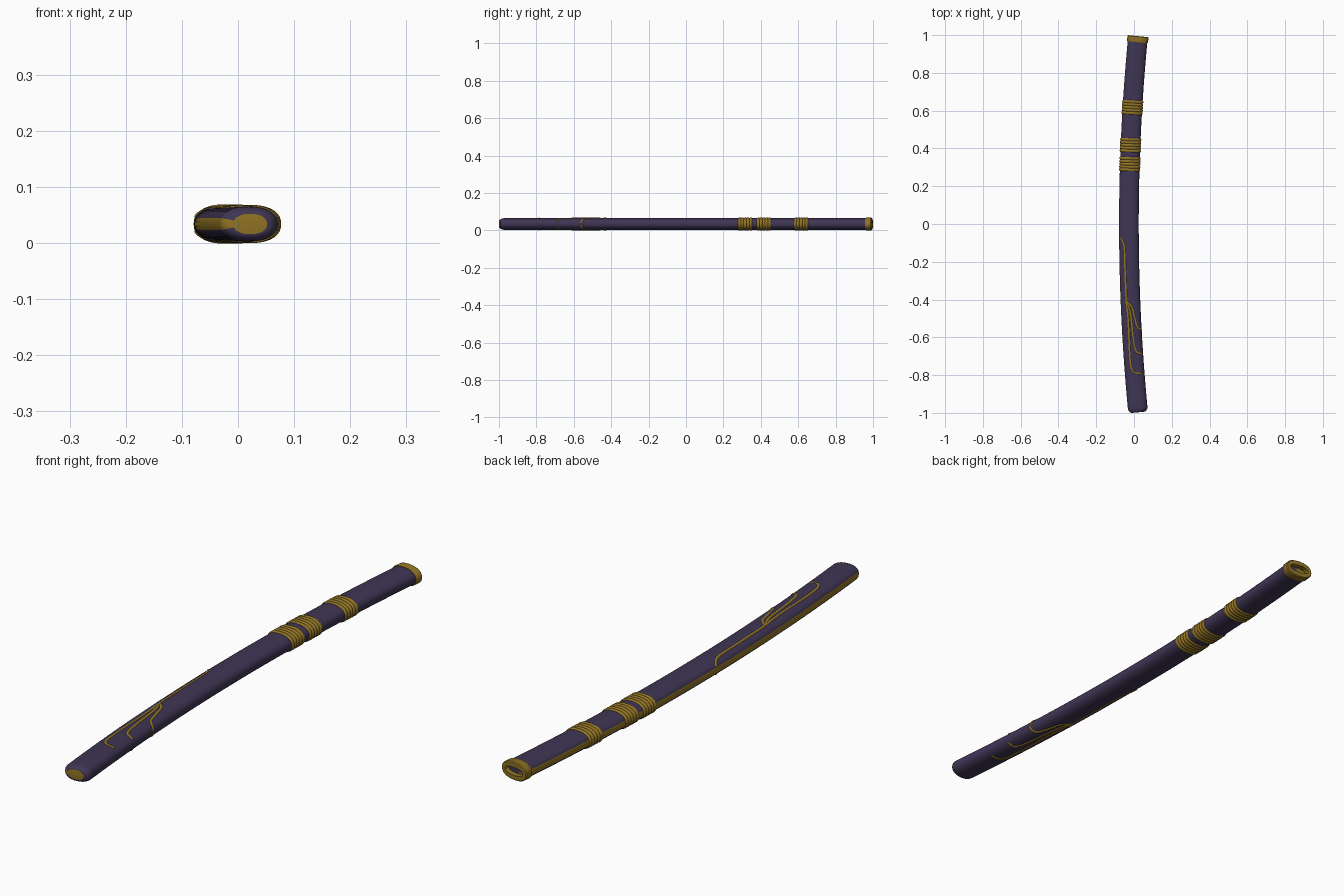
import bpy, bmesh, math
from mathutils import Vector

if "Cube" in bpy.data.objects:
    bpy.data.objects.remove(bpy.data.objects["Cube"])

A, B, ZC = 0.052, 0.031, 0.034      # half width, half height, centre height
BOW, X0 = 0.049, -0.027             # sideways bow of the centre line
N, E = 64, 2 / 2.3                  # section sides, superellipse exponent


def material(name, color):
    m = bpy.data.materials.new(name)
    m.diffuse_color = (*color, 1)
    m.use_nodes = True
    m.node_tree.nodes["Principled BSDF"].inputs["Base Color"].default_value = m.diffuse_color
    return m


PURPLE = material("dark purple lacquer", (0.050, 0.036, 0.088))
GOLD = material("antique gold", (0.285, 0.175, 0.018))


def spow(v, e):
    return math.copysign(abs(v) ** e, v)


def place(u, w, y):
    """Point at sideways offset u and height offset w on the bowed centre line."""
    t = Vector((2 * BOW * y, 1, 0)).normalized()
    return Vector((X0 + BOW * y * y + u * t.y, y - u * t.x, ZC + w))


def finish(name, bm, mats, angle=40):
    bmesh.ops.recalc_face_normals(bm, faces=bm.faces[:])
    me = bpy.data.meshes.new(name)
    bm.to_mesh(me)
    bm.free()
    for m in mats:
        me.materials.append(m)
    ob = bpy.data.objects.new(name, me)
    bpy.context.collection.objects.link(ob)
    bpy.ops.object.select_all(action='DESELECT')
    ob.select_set(True)
    bpy.context.view_layer.objects.active = ob
    bpy.ops.object.shade_smooth_by_angle(angle=math.radians(angle))
    return ob


def loft(name, rings, mats, stripe=False):
    """rings: (y, half width, half height); both ends are capped."""
    bm = bmesh.new()
    loops = []
    for y, a, b in rings:
        loops.append([bm.verts.new(place(a * spow(math.cos(k * math.tau / N), E),
                                         b * spow(math.sin(k * math.tau / N), E), y))
                      for k in range(N)])
    for p, q in zip(loops, loops[1:]):
        for k in range(N):
            f = bm.faces.new((p[k], p[(k + 1) % N], q[(k + 1) % N], q[k]))
            if stripe and abs((k + 0.5) / N - 0.5) < 3.1 / N:
                f.material_index = 1
    first = bm.faces.new(loops[0])
    bm.faces.new(loops[-1])
    if stripe:
        first.material_index = 1
    return finish(name, bm, mats)


# Scabbard body with rounded tip, gold tip plate and gold edge strip
rings = []
for i in range(9):
    s = i / 8 * math.pi / 2
    rings.append((-0.997 + 0.026 * (1 - math.cos(s)),
                  A - 0.022 * (1 - math.sin(s)), B - 0.013 * (1 - math.sin(s))))
rings += [(-0.971 + 1.946 * i / 48, A, B) for i in range(1, 49)]
loft("scabbard_body", rings, [PURPLE, GOLD], stripe=True)

# Ribbed wire bands
for n, (y0, y1) in enumerate([(0.28, 0.355), (0.38, 0.455), (0.58, 0.655)]):
    ribs, rings = 5, [(y0, A - 0.002, B - 0.002)]
    step = (y1 - y0) / ribs
    for r in range(ribs):
        for j in range(7):
            g = 0.0005 + 0.0035 * math.sin(math.pi * j / 6) ** 0.6 if 0 < j < 6 else 0.0005
            if j < 6 or r == ribs - 1:
                rings.append((y0 + step * (r + j / 6), A + g, B + g))
    rings.append((y1, A - 0.002, B - 0.002))
    loft(f"ribbed_band_{n + 1}", rings, [GOLD])

# Mouth collar with recessed blade slot
loft("mouth_collar", [(0.962, A - 0.002, B - 0.002), (0.962, A + 0.002, B + 0.002),
                      (0.965, A + 0.004, B + 0.003), (0.991, A + 0.004, B + 0.003),
                      (0.9945, A + 0.001, B), (0.9945, 0.040, 0.015),
                      (0.975, 0.040, 0.015)], [GOLD])


def smooth_path(pts, steps=8):
    """Catmull-Rom samples through the control points."""
    p = [Vector(q) for q in pts]
    p = [2 * p[0] - p[1]] + p + [2 * p[-1] - p[-2]]
    out = []
    for a, b, c, d in zip(p, p[1:], p[2:], p[3:]):
        for i in range(steps):
            t = i / steps
            out.append(0.5 * (2 * b + (c - a) * t + (2 * a - 5 * b + 4 * c - d) * t * t
                              + (3 * b - a - 3 * c + d) * t ** 3))
    return out + [p[-2]]


def inlay(name, pts, side, radius=0.0065, sink=0.004):
    """Thin gold line following the lacquer surface; pts are (x, y) seen from above."""
    centres = []
    for x, y in smooth_path(pts):
        r = max(-1, min(1, (x - X0 - BOW * y * y) / A))
        th = math.acos(spow(r, 1 / E))
        u = (A - sink) * spow(math.cos(th), E)
        w = (B - sink) * spow(math.sin(th), E)
        centres.append(place(u, side * w, y))
    cu = bpy.data.curves.new(name, 'CURVE')
    cu.dimensions = '3D'
    cu.bevel_depth = radius
    cu.bevel_resolution = 2
    cu.use_fill_caps = True
    sp = cu.splines.new('POLY')
    sp.points.add(len(centres) - 1)
    for q, c in zip(sp.points, centres):
        q.co = (*c, 1)
    cu.materials.append(GOLD)
    ob = bpy.data.objects.new(name, cu)
    bpy.context.collection.objects.link(ob)


# Branching inlay, mirrored on top and underside
LINES = {
    "stem": [(-0.076, -0.07), (-0.063, -0.09), (-0.052, -0.13), (-0.048, -0.25), (-0.042, -0.41)],
    "short_branch": [(-0.042, -0.41), (-0.012, -0.44), (0.005, -0.50), (0.018, -0.545), (0.041, -0.565)],
    "middle_branch": [(-0.042, -0.41), (-0.02, -0.47), (-0.003, -0.61), (0.012, -0.675), (0.041, -0.69)],
    "long_branch": [(-0.042, -0.41), (-0.032, -0.50), (-0.022, -0.71), (-0.006, -0.78), (0.038, -0.795)],
}
for key, pts in LINES.items():
    inlay(f"inlay_{key}_top", pts, 1)
    inlay(f"inlay_{key}_bottom", pts, -1)
